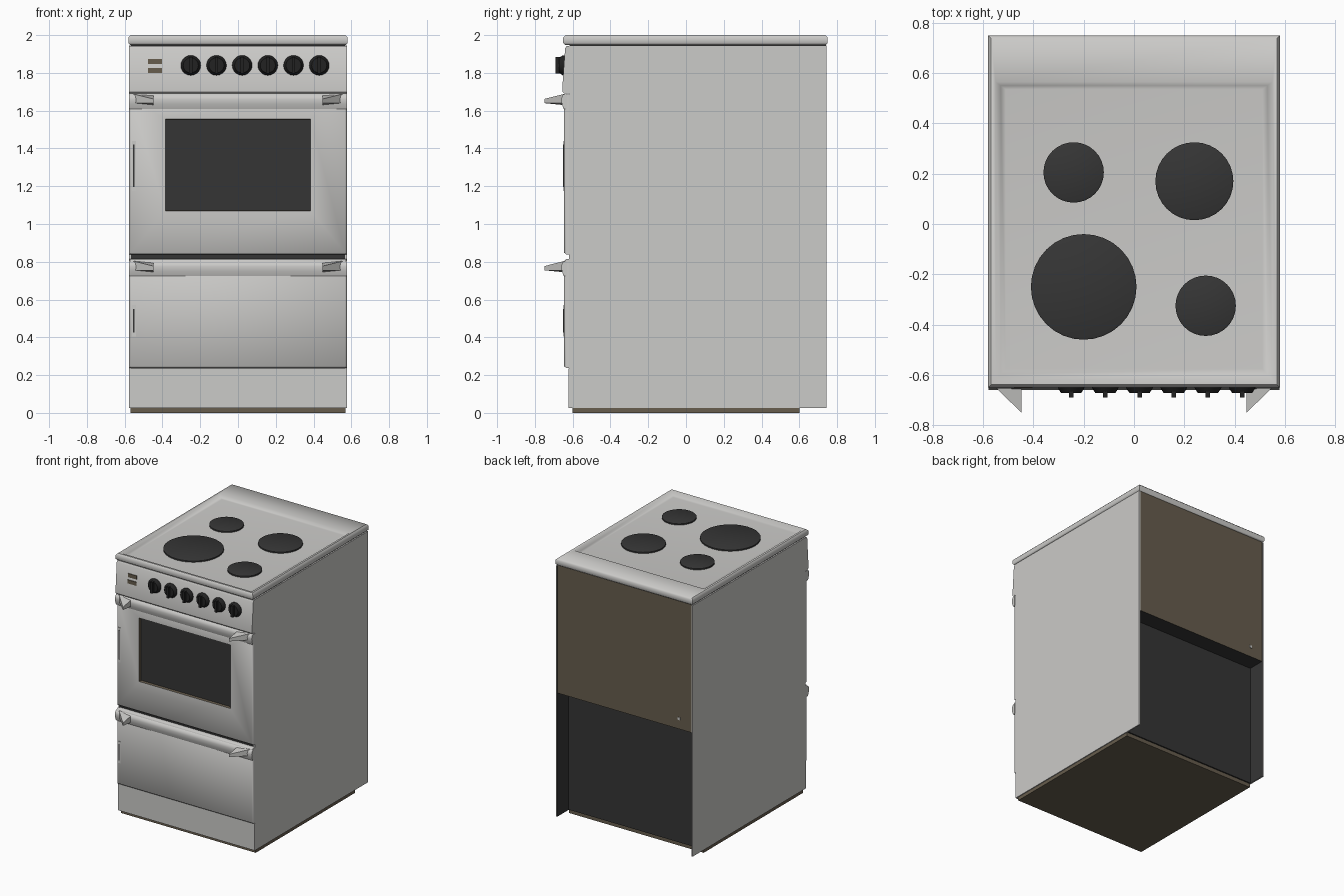
import bpy, bmesh, math
from mathutils import Vector

if "Cube" in bpy.data.objects:
    bpy.data.objects.remove(bpy.data.objects["Cube"])


def material(name, rgb):
    m = bpy.data.materials.new(name)
    m.diffuse_color = (*rgb, 1)
    m.use_nodes = True
    m.node_tree.nodes["Principled BSDF"].inputs["Base Color"].default_value = m.diffuse_color
    return m


ENAMEL = material("light grey enamel", (0.60, 0.595, 0.58))
DARK = material("dark grey", (0.036, 0.036, 0.036))
BROWN = material("dull brown", (0.135, 0.11, 0.075))
BLACK = material("knob black", (0.016, 0.016, 0.016))


def finish(name, bm, mats, rule=None, smooth=None):
    """Turn a bmesh into an object; rule(face) gives the material slot."""
    bmesh.ops.recalc_face_normals(bm, faces=bm.faces[:])
    if rule:
        for f in bm.faces:
            f.material_index = rule(f)
    me = bpy.data.meshes.new(name)
    bm.to_mesh(me)
    bm.free()
    ob = bpy.data.objects.new(name, me)
    bpy.context.collection.objects.link(ob)
    for m in mats:
        me.materials.append(m)
    if smooth:
        bpy.context.view_layer.objects.active = ob
        ob.select_set(True)
        bpy.ops.object.shade_smooth_by_angle(angle=math.radians(smooth))
        ob.select_set(False)
    return ob


def loft(name, rects, mats, rule=None, smooth=None, axis="Z"):
    """Skin a stack of rectangles (a0, a1, b0, b1, level) along z or y."""
    bm = bmesh.new()
    rings = []
    for a0, a1, b0, b1, t in rects:
        pts = [(a0, b0), (a1, b0), (a1, b1), (a0, b1)]
        rings.append([bm.verts.new((a, b, t) if axis == "Z" else (a, t, b)) for a, b in pts])
    for r, s in zip(rings, rings[1:]):
        for i in range(4):
            j = (i + 1) % 4
            bm.faces.new((r[i], r[j], s[j], s[i]))
    bm.faces.new(rings[0])
    bm.faces.new(rings[-1])
    return finish(name, bm, mats, rule, smooth)


def box(name, x0, x1, y0, y1, z0, z1, mat):
    return loft(name, [(x0, x1, y0, y1, z0), (x0, x1, y0, y1, z1)], [mat])


def extrude(name, pts, x0, x1, mats, rule=None, smooth=None):
    """Sweep a (y, z) profile along x."""
    bm = bmesh.new()
    a = [bm.verts.new((x0, y, z)) for y, z in pts]
    b = [bm.verts.new((x1, y, z)) for y, z in pts]
    bm.faces.new(a)
    bm.faces.new(b)
    for i in range(len(pts)):
        j = (i + 1) % len(pts)
        bm.faces.new((a[i], a[j], b[j], b[i]))
    return finish(name, bm, mats, rule, smooth)


def turned(name, x, y, z, radii, sides, mats, along_y=False, rule=None, smooth=None):
    """Stack of circles (radius, offset) around z, or facing the front."""
    bm = bmesh.new()
    rings = []
    for r, h in radii:
        ring = []
        for i in range(sides):
            a = 2 * math.pi * i / sides
            c, s = r * math.cos(a), r * math.sin(a)
            ring.append(bm.verts.new((x + c, y - h, z + s) if along_y else (x + c, y + s, z + h)))
        rings.append(ring)
    for r, s in zip(rings, rings[1:]):
        for i in range(sides):
            j = (i + 1) % sides
            bm.faces.new((r[i], r[j], s[j], s[i]))
    bm.faces.new(rings[0])
    bm.faces.new(rings[-1])
    return finish(name, bm, mats, rule, smooth)


# Inner carcass, stepped back at the lower rear, brown upper back panel
extrude("carcass", [(-0.615, 0.03), (0.61, 0.03), (0.61, 0.97), (0.74, 0.97),
                    (0.74, 1.95), (-0.615, 1.95)], -0.567, 0.567, [DARK, BROWN],
        lambda f: 1 if f.normal.y > 0.5 and f.calc_center_median().z > 0.97 else 0)
box("back_label", -0.47, -0.45, 0.738, 0.744, 1.04, 1.06, ENAMEL)

# Side panels, dark on the inside
for side, s in (("left", -1), ("right", 1)):
    a, b = sorted((0.567 * s, 0.577 * s))
    loft(side + "_side_panel", [(a, b, -0.62, 0.745, 0.027), (a, b, -0.62, 0.745, 1.945)],
         [ENAMEL, DARK], lambda f, s=s: 1 if f.normal.x * s < -0.5 else 0)

# Base and plinth
box("base_plate", -0.57, 0.57, -0.6, 0.6, 0.0, 0.03, BROWN)
box("plinth", -0.577, 0.577, -0.622, -0.6, 0.027, 0.235, ENAMEL)

# Hob top with rounded rim and sunken basin
loft("hob_top", [(-0.57, 0.57, -0.64, 0.74, 1.948), (-0.58, 0.58, -0.65, 0.75, 1.958),
                 (-0.58, 0.58, -0.65, 0.75, 1.988), (-0.568, 0.568, -0.638, 0.738, 2.0),
                 (-0.55, 0.55, -0.62, 0.565, 1.998), (-0.53, 0.53, -0.597, 0.55, 1.98),
                 (-0.51, 0.51, -0.575, 0.535, 1.978)], [ENAMEL], smooth=50)

# Hot plates
for i, (x, y, r) in enumerate([(-0.24, 0.205, 0.12), (0.24, 0.17, 0.155),
                               (-0.2, -0.25, 0.21), (0.285, -0.325, 0.12)]):
    turned("hot_plate_%d" % (i + 1), x, y, 1.97,
           [(r, 0), (r, 0.018), (r - 0.008, 0.022)], 32, [DARK], smooth=30)

# Control panel, leaning slightly
extrude("control_panel", [(-0.6, 1.69), (-0.645, 1.69), (-0.655, 1.70), (-0.655, 1.72),
                          (-0.64, 1.93), (-0.632, 1.942), (-0.6, 1.942)],
        -0.577, 0.577, [ENAMEL], smooth=40)
for i, z in enumerate((1.813, 1.86)):
    y = -0.655 + (z - 1.72) * 0.0714
    box("indicator_%d" % (i + 1), -0.477, -0.403, y - 0.004, y + 0.004, z - 0.014, z + 0.014, BROWN)

# Knobs with grip bars
for i in range(6):
    x = -0.25 + i * 0.136
    turned("knob_%d" % (i + 1), x, -0.64, 1.84,
           [(0.053, 0), (0.053, 0.012), (0.04, 0.032)], 20, [BLACK], True, smooth=30)
    box("knob_grip_%d" % (i + 1), x - 0.009, x + 0.009, -0.69, -0.66, 1.797, 1.883, BLACK)

# Oven door: front rim, recessed window with brown reveal
loft("oven_door", [(-0.577, 0.577, 0.838, 1.685, -0.612), (-0.577, 0.577, 0.838, 1.685, -0.634),
                   (-0.567, 0.567, 0.848, 1.675, -0.645), (-0.385, 0.385, 1.07, 1.555, -0.643),
                   (-0.383, 0.383, 1.072, 1.553, -0.622)], [ENAMEL, BROWN, DARK],
     lambda f: (2 if f.normal.y < -0.9 else 1)
     if all(abs(v.co.x) < 0.4 for v in f.verts) else 0, 60, "Y")

# Drawer front
loft("drawer_front", [(-0.577, 0.577, 0.237, 0.815, -0.612), (-0.577, 0.577, 0.237, 0.815, -0.634),
                      (-0.567, 0.567, 0.247, 0.805, -0.645)], [ENAMEL], None, 60, "Y")

# Handle rails with pointed end brackets
for part, z in (("door", 1.61), ("drawer", 0.725)):
    extrude(part + "_handle_rail", [(-0.63, z), (-0.648, z), (-0.657, z + 0.025),
                                    (-0.66, z + 0.05), (-0.655, z + 0.072), (-0.63, z + 0.085)],
            -0.578, 0.578, [ENAMEL], smooth=50)
    for side, s in (("left", -1), ("right", 1)):
        bm = bmesh.new()
        rows = []
        for lo in (True, False):
            plan = [(0.56, -0.64, 0.03, 0.08), (0.448, -0.75, 0.03, 0.052), (0.448, -0.65, 0.02, 0.07)]
            rows.append([bm.verts.new((s * x, y, z + (a if lo else b))) for x, y, a, b in plan])
        bm.faces.new(rows[0])
        bm.faces.new(rows[1])
        for i in range(3):
            j = (i + 1) % 3
            bm.faces.new((rows[0][i], rows[0][j], rows[1][j], rows[1][i]))
        finish("%s_%s_bracket" % (part, side), bm, [ENAMEL])

# Slim hinge slots at the left edge of door and drawer
for part, z0, z1 in (("door", 1.175, 1.44), ("drawer", 0.405, 0.57)):
    box(part + "_slot_surround", -0.562, -0.54, -0.649, -0.643, z0, z1, ENAMEL)
    box(part + "_slot", -0.555, -0.548, -0.651, -0.645, z0 + 0.02, z1 - 0.02, DARK)
